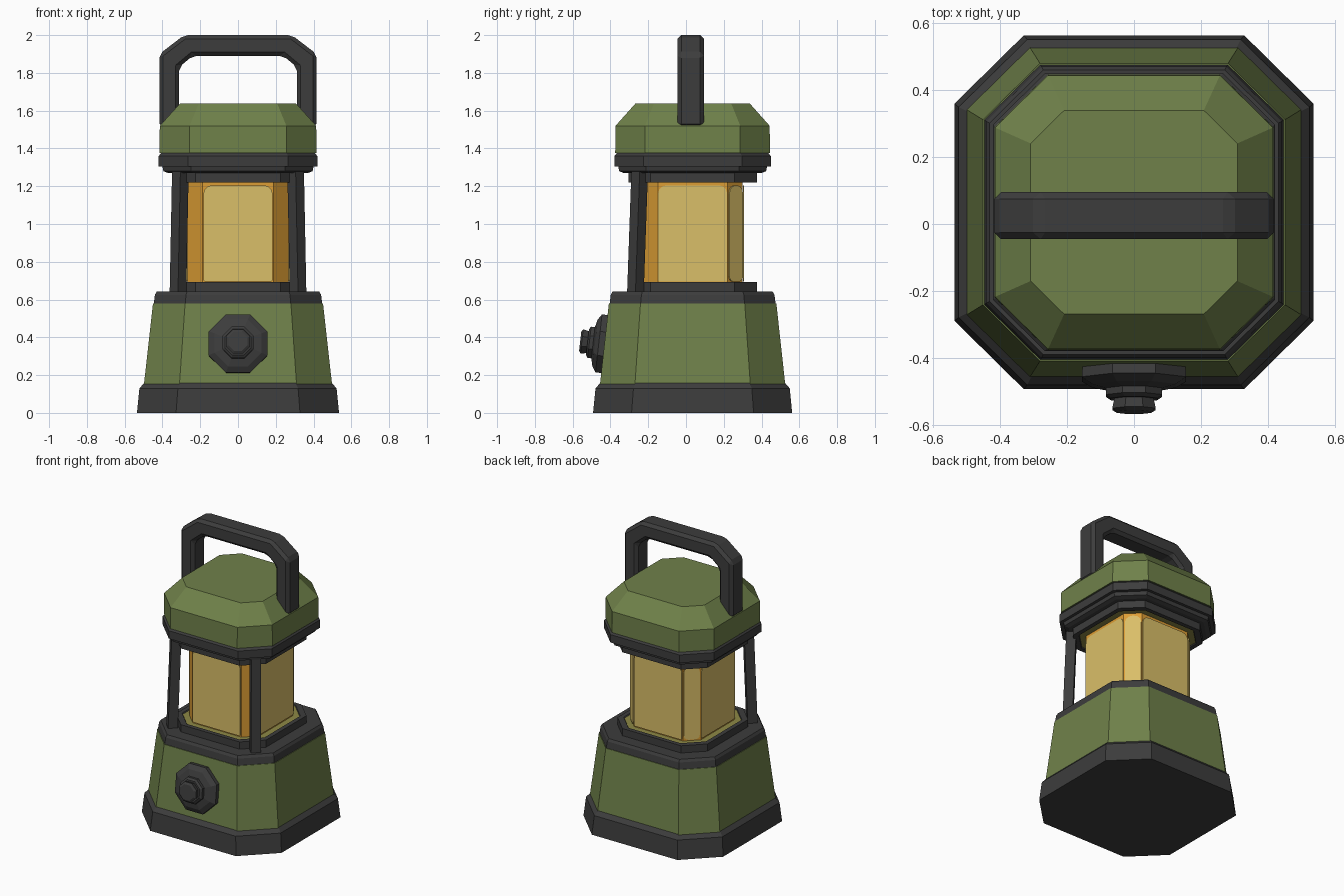
import bpy, bmesh, math
from mathutils import Vector, Matrix

if "Cube" in bpy.data.objects:
    bpy.data.objects.remove(bpy.data.objects["Cube"], do_unlink=True)

CY = 0.035      # the lantern axis sits a little behind the origin


def material(name, rgb):
    m = bpy.data.materials.new(name)
    m.use_nodes = True
    m.diffuse_color = (*rgb, 1)
    m.node_tree.nodes["Principled BSDF"].inputs["Base Color"].default_value = (*rgb, 1)
    return m


GREEN = material("army_green", (0.16, 0.22, 0.068))
DARK = material("dark_rubber", (0.046, 0.046, 0.046))
AMBER = material("amber_glow", (0.72, 0.34, 0.035))
PALE = material("pale_lamp_panel", (0.7, 0.52, 0.14))
OLIVE = material("olive_reflector", (0.27, 0.25, 0.06))


def loft(name, rings, mat, bevel=0):
    """Join equal-sized rings of points into a closed flat-shaded solid."""
    bm = bmesh.new()
    loops = [[bm.verts.new(p) for p in ring] for ring in rings]
    n = len(loops[0])
    for a, b in zip(loops, loops[1:]):
        for i in range(n):
            j = (i + 1) % n
            bm.faces.new((a[i], a[j], b[j], b[i]))
    bm.faces.new(loops[0][::-1])
    bm.faces.new(loops[-1])
    bmesh.ops.recalc_face_normals(bm, faces=bm.faces)
    me = bpy.data.meshes.new(name)
    bm.to_mesh(me)
    bm.free()
    me.materials.append(mat)
    ob = bpy.data.objects.new(name, me)
    bpy.context.scene.collection.objects.link(ob)
    if bevel:
        mod = ob.modifiers.new("edge_bevel", "BEVEL")
        mod.width = bevel
        mod.segments = 1
        mod.limit_method = "ANGLE"
    return ob


def octagon(z, half, flat):
    """Chamfered square: half is the half width, flat the half length of a side."""
    pts = [(half, -flat), (half, flat), (flat, half), (-flat, half),
           (-half, flat), (-half, -flat), (-flat, -half), (flat, -half)]
    return [(x, y * 0.985 + CY, z) for x, y in pts]


def stack(name, levels, mat):
    return loft(name, [octagon(*lv) for lv in levels], mat)


# Base, body and collars
stack("foot", [(0, 0.535, 0.328), (0.13, 0.522, 0.318), (0.158, 0.497, 0.305)], DARK)
stack("body", [(0.15, 0.498, 0.31), (0.58, 0.45, 0.28)], GREEN)
stack("body_collar", [(0.57, 0.447, 0.28), (0.625, 0.44, 0.275), (0.642, 0.43, 0.27)], DARK)
lower = stack("lower_lamp_ring", [(0.635, 0.345, 0.225), (0.692, 0.345, 0.225),
                                  (0.692, 0.315, 0.2), (0.686, 0.31, 0.2)], DARK)
upper = stack("upper_lamp_ring", [(1.226, 0.31, 0.2), (1.22, 0.315, 0.2),
                                  (1.22, 0.345, 0.225), (1.28, 0.345, 0.225)], DARK)
stack("lid_collar", [(1.27, 0.37, 0.235), (1.28, 0.395, 0.25), (1.305, 0.4, 0.25),
                     (1.305, 0.42, 0.265), (1.36, 0.42, 0.265), (1.378, 0.405, 0.255)], DARK)
stack("lid", [(1.375, 0.416, 0.256), (1.52, 0.414, 0.256), (1.637, 0.308, 0.208)], GREEN)

# The recessed middle of each lamp ring is olive
for ring, up in ((lower, 1), (upper, -1)):
    ring.data.materials.append(OLIVE)
    for f in ring.data.polygons:
        if f.normal.z * up > 0.9 and len(f.vertices) == 8:
            f.material_index = 1

# Lamp core with thin rounded panels; the two front corners stay bare
GLASS_HALF, GLASS_FLAT = 0.268, 0.187
stack("lamp_core", [(0.68, GLASS_HALF, GLASS_FLAT), (1.23, GLASS_HALF, GLASS_FLAT)], AMBER)


def rounded_outline(w, z0, z1, r_low, r_high):
    pts = []
    corners = [(1, z1, -1, r_high, 0), (-1, z1, -1, r_high, 90),
               (-1, z0, 1, r_low, 180), (1, z0, 1, r_low, 270)]
    for sx, z, sz, r, start in corners:
        for k in range(4):
            a = math.radians(start + 30 * k)
            pts.append((sx * (w - r) + r * math.cos(a), z + sz * r + r * math.sin(a)))
    return pts


diag_dist = (GLASS_HALF + GLASS_FLAT) / math.sqrt(2)
diag_half = (GLASS_HALF - GLASS_FLAT) / math.sqrt(2)
panels = {"right": (0, 0), "back_right": (45, 1), "back": (90, 0),
          "back_left": (135, 1), "left": (180, 0), "front": (270, 0)}
names = {"right": "left", "left": "right", "back_right": "back_left", "back_left": "back_right"}
for side, (deg, corner) in panels.items():
    dist, w = (diag_dist, diag_half - 0.006) if corner else (GLASS_HALF, GLASS_FLAT - 0.004)
    outline = rounded_outline(w, 0.695, 1.205, 0.03 if corner else 0.01, 0.045)
    spin = Matrix.Translation((0, CY, 0)) @ Matrix.Rotation(math.radians(deg), 4, "Z")
    loft(names.get(side, side) + "_lamp_panel",
         [[spin @ Vector((dist + d, u, z)) for u, z in outline] for d in (-0.002, 0.005)], PALE)

# Guard posts at the two front corners
for side, s in (("left", 1), ("right", -1)):
    rings = []
    for x, y, z in ((0.318, -0.268, 0.63), (0.305, -0.245, 1.285)):
        r = 0.044
        rings.append([(s * x + dx * r, y + dy * r, z)
                      for dx, dy in ((1, 0), (0, 1), (-1, 0), (0, -1))])
    loft(side + "_guard_post", rings, DARK)

# Carrying handle
half_profile = [(0.416, 1.51), (0.416, 1.9), (0.285, 2.0)]
inner_half = [(0.24, 1.89), (0.312, 1.83), (0.312, 1.51)]
mirror = lambda pts: [(-x, z) for x, z in reversed(pts)]
outline = half_profile + mirror(half_profile) + mirror(inner_half) + inner_half
loft("handle", [[(x, y, z) for x, z in outline] for y in (-0.045, 0.095)], DARK, 0.02)

# Front dial, leaning with the body wall
lean = Matrix.Translation((0, -0.437, 0.365)) @ Matrix.Rotation(math.radians(90 - 6.5), 4, "X")


def dial(name, levels, sides, turn):
    rings = []
    for r, d in levels:
        angles = [2 * math.pi * (i + turn) / sides for i in range(sides)]
        rings.append([lean @ Vector((r * math.cos(a), r * math.sin(a), d)) for a in angles])
    return loft(name, rings, DARK)


dial("dial_plate", [(0.165, -0.03), (0.168, 0.025), (0.135, 0.045), (0.09, 0.055)], 8, 0.5)
dial("dial_hub", [(0.09, 0.05), (0.09, 0.075), (0.075, 0.085)], 8, 0.5)
dial("dial_knob", [(0.062, 0.08), (0.07, 0.115), (0.055, 0.124)], 8, 0.5)
